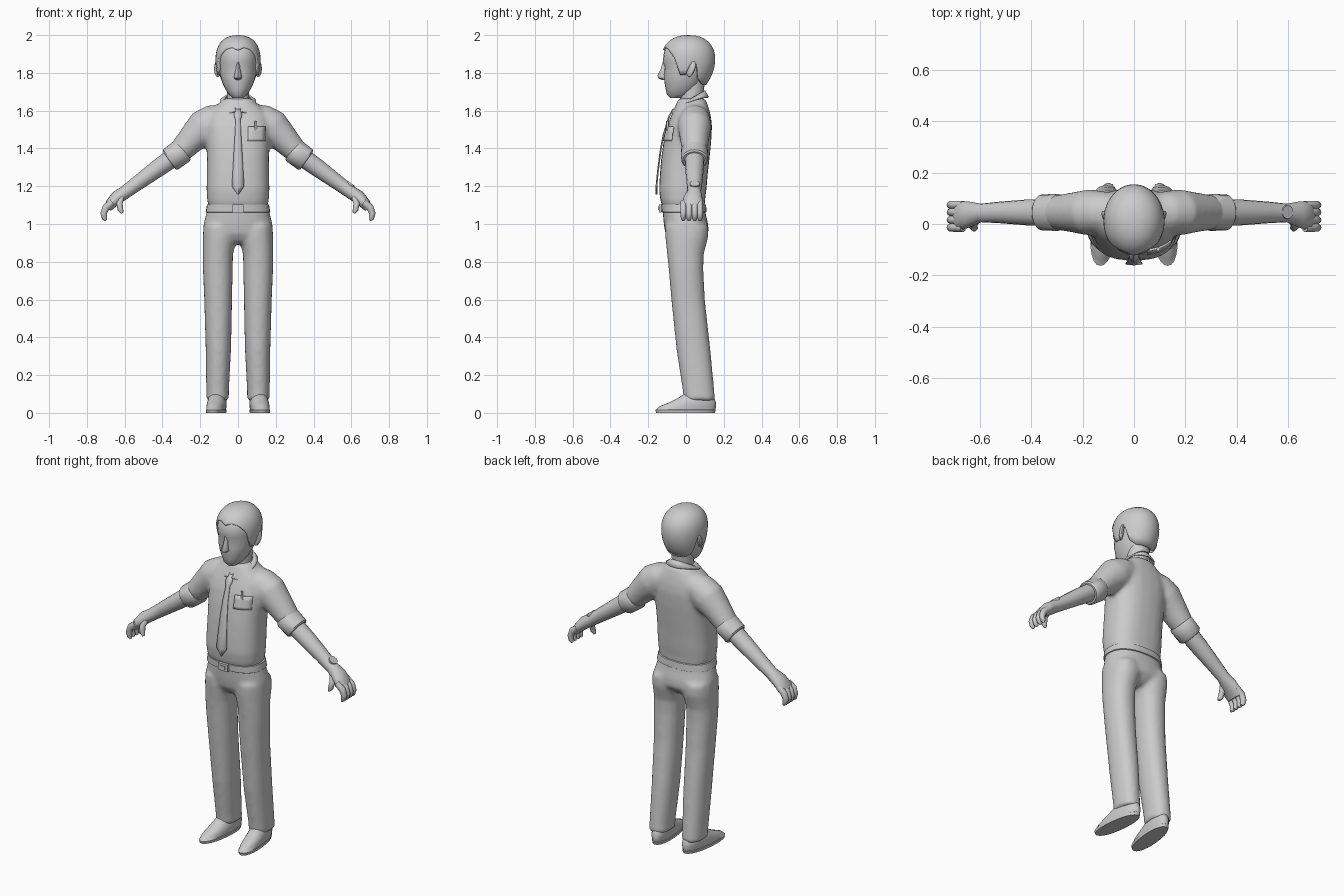
import bpy, bmesh, math
from mathutils import Vector

if "Cube" in bpy.data.objects:
    bpy.data.objects.remove(bpy.data.objects["Cube"])


def sgnpow(v, p):
    return math.copysign(abs(v) ** p, v)


def interp(table, t):
    """Linear lookup in rows whose first value is the key."""
    for a, b in zip(table, table[1:]):
        if a[0] <= t <= b[0]:
            k = (t - a[0]) / (b[0] - a[0])
            return [p + (q - p) * k for p, q in zip(a[1:], b[1:])]
    return list((table[0] if t < table[0][0] else table[-1])[1:])


def stack(rings, e=2.0, n=24, side=1):
    """Horizontal oval sections: (z, half width, y front, y back, x centre, shear)."""
    out = []
    for r in rings:
        z, hw, yf, yb = r[:4]
        cx = r[4] if len(r) > 4 else 0
        shear = r[5] if len(r) > 5 else 0
        loop = []
        for i in range(n):
            a = math.tau * i / n
            y = (yf + yb) / 2 + (yb - yf) / 2 * sgnpow(math.sin(a), 2 / e)
            x = cx + hw * sgnpow(math.cos(a), 2 / e) - shear * y
            loop.append(Vector((side * x, y, z)))
        out.append(loop)
    return out


def limb(path, n=16, side=1):
    """Tube whose path bends in the xz plane: (x, y, z, radius, y radius)."""
    out = []
    for i, (x, y, z, r, ry) in enumerate(path):
        a, b = path[max(i - 1, 0)], path[min(i + 1, len(path) - 1)]
        d = Vector((b[0] - a[0], 0, b[2] - a[2])).normalized()
        u = Vector((-d.z, 0, d.x))
        loop = []
        for k in range(n):
            t = math.tau * k / n
            p = Vector((x, y, z)) + u * r * math.cos(t) + Vector((0, ry * math.sin(t), 0))
            loop.append(Vector((side * p.x, p.y, p.z)))
        out.append(loop)
    return out


def build(name, parts, mirror=False, blend=False, thick=0, closed=True):
    """Make one object from lofted loops; optionally mirror, blend or thicken it."""
    bm = bmesh.new()
    for loops in parts:
        vs = [[bm.verts.new(p) for p in loop] for loop in loops]
        n = len(vs[0])
        for a, b in zip(vs, vs[1:]):
            for i in range(n if closed else n - 1):
                j = (i + 1) % n
                bm.faces.new((a[i], a[j], b[j], b[i]))
        if closed and not thick:
            bm.faces.new(vs[0])
            bm.faces.new(vs[-1])
    bmesh.ops.remove_doubles(bm, verts=bm.verts, dist=1e-5)
    bmesh.ops.recalc_face_normals(bm, faces=bm.faces)
    me = bpy.data.meshes.new(name)
    bm.to_mesh(me)
    bm.free()
    ob = bpy.data.objects.new(name, me)
    bpy.context.collection.objects.link(ob)
    if thick:
        m = ob.modifiers.new("Thickness", 'SOLIDIFY')
        m.thickness, m.offset = thick, -1
    if mirror:
        ob.modifiers.new("Mirror", 'MIRROR')
    if blend:
        m = ob.modifiers.new("Blend", 'REMESH')
        m.mode, m.voxel_size, m.use_smooth_shade = 'VOXEL', 0.012, True
        m = ob.modifiers.new("Relax", 'SMOOTH')
        m.factor, m.iterations = 0.5, 6
    return ob


# Shirt: torso blended with both short sleeves
torso = [(1.09, .155, -.125, .10), (1.12, .163, -.135, .10), (1.18, .167, -.143, .108),
         (1.27, .165, -.138, .116), (1.36, .165, -.13, .126), (1.44, .17, -.118, .134),
         (1.52, .175, -.1, .138), (1.57, .165, -.08, .132), (1.61, .135, -.063, .122),
         (1.64, .1, -.05, .112), (1.665, .075, -.04, .102)]
sleeve = [(.06, .045, 1.575, .065, .07), (.13, .045, 1.55, .085, .085), (.178, .045, 1.515, .096, .09),
          (.24, .045, 1.455, .078, .078), (.31, .045, 1.38, .062, .066)]
build("shirt", [stack(torso, 2.5), limb(sleeve), limb(sleeve, side=-1)], blend=True)


def chest_y(x, z):
    hw, yf, yb = interp(torso, z)
    k = (1 - min(abs(x) / hw, 1) ** 2.5) ** .4
    return (yf + yb) / 2 - (yb - yf) / 2 * k


# Rolled sleeve cuffs
build("sleeve_cuff", [limb([(.29, .045, 1.392, .062, .067), (.296, .045, 1.387, .068, .072),
                            (.357, .045, 1.341, .066, .07), (.364, .045, 1.336, .058, .062)], 20)], True)

# Trousers: hips blended with both legs
hips = [(1.10, .158, -.125, .10), (1.05, .170, -.122, .105), (1.0, .183, -.118, .118),
        (.95, .184, -.11, .12), (.91, .14, -.085, .085), (.895, .1, -.06, .06)]
leg = [(.99, .085, -.112, .118, .098), (.93, .09, -.11, .118, .097), (.84, .08, -.1, .094, .106),
       (.76, .079, -.092, .092, .107), (.6, .074, -.078, .1, .105), (.33, .067, -.05, .13, .104),
       (.12, .06, -.018, .15, .108), (.065, .06, -.012, .155, .108)]
build("trousers", [stack(hips, 2.3), stack(leg, 2.2), stack(leg, 2.2, side=-1)], blend=True)

# Belt and buckle
build("belt", [stack([(1.062, .168, -.126, .106), (1.064, .171, -.129, .109),
                      (1.102, .164, -.131, .106), (1.104, .160, -.128, .103)], 2.4, 32)])
for nm, w, h, y in (("buckle", .03, .021, -.137), ("buckle_bar", .016, .009, -.141)):
    bpy.ops.mesh.primitive_cube_add(size=2, location=(0, y, 1.083))
    bpy.context.object.name = nm
    bpy.context.object.scale = (w, .007, h)

# Shoes with a sole edge, toes turned slightly out
shoe = [(0, .05, -.158, .152), (.016, .052, -.163, .158), (.018, .049, -.158, .155), (.035, .05, -.14, .16),
        (.055, .05, -.09, .158), (.08, .045, -.04, .15), (.1, .035, -.01, .13)]
build("shoe", [stack([r + (.115, .1) for r in shoe], 2.2)], True)

# Forearms, hands, fingers and thumbs
build("forearm", [limb([(.33, .045, 1.362, .05, .053), (.42, .045, 1.298, .047, .05),
                        (.52, .045, 1.225, .04, .042), (.595, .043, 1.17, .035, .036),
                        (.64, .037, 1.14, .036, .05), (.675, .032, 1.105, .029, .057),
                        (.69, .03, 1.08, .02, .054)])], True)
fingers = [limb([(.665, y, 1.115, .018, .017), (.699, y, 1.088, .02, .017), (.712, y, 1.055, .017, .016),
                 (.706, y, 1.03, .014, .014), (.698, y, 1.018, .006, .007)], 10)
           for y in (-.014, .016, .046, .074)]
thumb = limb([(.615, .015, 1.145, .016, .018), (.628, -.005, 1.11, .017, .018),
              (.622, -.014, 1.075, .015, .015), (.613, -.016, 1.058, .007, .008)], 10)
build("fingers", fingers + [thumb], True)

# Wristwatch face
d = Vector((.59, 0, .81))
bpy.ops.mesh.primitive_cylinder_add(vertices=20, radius=.026, depth=.016, location=(.594, .046, 1.209),
                                    rotation=d.to_track_quat('Z', 'Y').to_euler())
bpy.context.object.name = "watch"

# Neck, face, nose and ears
build("neck", [stack([(1.58, .06, -.03, .09), (1.66, .058, -.033, .09), (1.76, .06, -.03, .1)])])
face = [(1.668, .028, -.085, -.01), (1.685, .048, -.101, .03), (1.715, .068, -.108, .06),
        (1.75, .084, -.114, .085), (1.79, .096, -.118, .11), (1.83, .101, -.113, .125),
        (1.855, .104, -.122, .135), (1.89, .106, -.12, .138), (1.93, .098, -.112, .12),
        (1.965, .07, -.08, .09), (1.98, .03, -.03, .04)]
build("head", [stack(face, 2.1)])
build("nose", [stack([(1.86, .008, -.122, -.09), (1.82, .012, -.134, -.09), (1.785, .02, -.151, -.09),
                      (1.772, .02, -.147, -.09), (1.763, .012, -.128, -.09)], 1.7, 12)])
bpy.ops.mesh.primitive_uv_sphere_add(segments=16, ring_count=10, radius=1)
ear = bpy.context.object
ear.name = "ear"
for v in ear.data.vertices:
    x, y, z = v.co
    v.co = (.108 + .014 * x + .012 * y, .024 + y * (.024 + .006 * z) + .008 * z, 1.822 + .044 * z)
ear.modifiers.new("Mirror", 'MIRROR')

# Hair: cap whose lower edge follows the hairline (angle from front, height)
hairline = [(0, 1.922), (18, 1.936), (38, 1.925), (58, 1.885), (72, 1.79), (84, 1.79), (94, 1.845),
            (108, 1.845), (118, 1.765), (140, 1.738), (180, 1.735)]


def hair_point(ang, z):
    t = (z - 1.87) / .13
    s = max(0, 1 - abs(t) ** 2.3) ** (1 / 2.3) if t > 0 else 1
    low = min(t, 0) ** 2
    a = math.radians(ang)
    ry = .142 - (.045 * low if math.cos(a) < 0 else 0)
    return Vector(((.119 - .025 * low) * s * math.sin(a), .0125 - ry * s * math.cos(a), z))


hair = []
for k in range(13):
    q = 1 - math.cos(math.pi / 2 * k / 12)
    hair.append([hair_point(a, 2 - (2 - interp(hairline, min(a, 360 - a))[0]) * q)
                 for a in range(0, 360, 6)])
build("hair", [hair], thick=.018)

# Shirt collar, open at the front with two points
top, bottom = [], []
for a in range(8, 353, 8):
    s, c = math.sin(math.radians(a)), math.cos(math.radians(a))
    f = (1 + c) / 2
    drop = .022 * math.exp(-((min(a, 360 - a) - 32) / 11) ** 2)
    top.append(Vector((.067 * s, .026 - .075 * c, 1.708 - .085 * f)))
    bottom.append(Vector((.096 * s, .02 - .102 * c, 1.672 - .075 * f * f - drop)))
build("collar", [[top, bottom]], thick=.008, closed=False)

# Necktie hanging just in front of the shirt
tie = [(1.61, .016, -.07), (1.575, .022, -.092), (1.55, .013, -.1), (1.47, .017, -.124),
       (1.39, .022, -.139), (1.28, .028, -.153), (1.2, .033, -.161), (1.155, .002, -.161)]
build("tie", [[[Vector((-w, y + .003, z)), Vector((0, y, z)), Vector((w, y + .003, z))]
               for z, w, y in tie]], thick=.006, closed=False)

# Chest pocket following the shirt, with a pen
build("pocket", [[[Vector((x, chest_y(x, z) - .007, z)) for x in (.053, .077, .1, .124, .146)]
                  for z in (1.515, 1.49, 1.455, 1.44)]], thick=.008, closed=False)
bpy.ops.mesh.primitive_cylinder_add(vertices=10, radius=.007, depth=.05,
                                    location=(.095, chest_y(.095, 1.515) - .008, 1.52))
bpy.context.object.name = "pen"

# Smooth shading with crisp edges kept
bpy.ops.object.select_all(action='SELECT')
bpy.ops.object.shade_smooth_by_angle(angle=math.radians(42))
